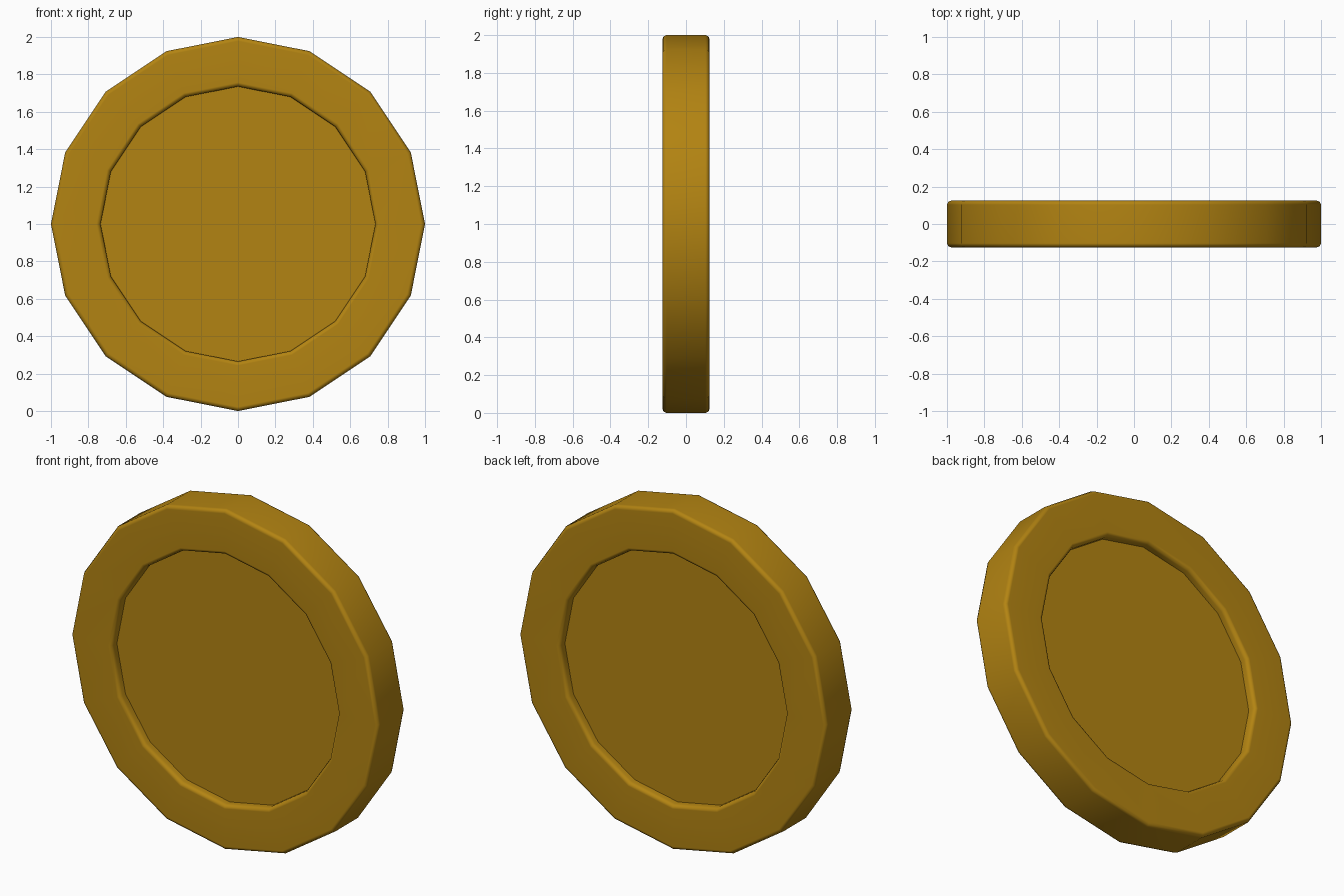
import bpy, bmesh, math
from mathutils import Vector, Matrix

if "Cube" in bpy.data.objects:
    bpy.data.objects.remove(bpy.data.objects["Cube"])

SIDES = 16
HALF = 0.125     # half thickness
FLOOR = 0.075    # half thickness at the recessed discs
B = 0.022        # rounding of the rim edges
INNER = 0.735    # recess radius


def arc(cx, cy, start, end, steps=2):
    """Rounded corner as (radius, y) points."""
    pts = []
    for i in range(steps + 1):
        a = math.radians(start + (end - start) * i / steps)
        pts.append((cx + B * math.cos(a), cy + B * math.sin(a)))
    return pts


# half profile: recess floor centre, recess wall, rounded rim, outer edge
back = [(0, FLOOR), (INNER, FLOOR)]
back += arc(INNER + B, HALF - B, 180, 90)
back += arc(1 - B, HALF - B, 90, 0)
front = [(r, -y) for r, y in reversed(back)]
profile = back + front

# coin body: profile spun around the y axis
bm = bmesh.new()
verts = [bm.verts.new((r, y, 0)) for r, y in profile]
edges = [bm.edges.new(pair) for pair in zip(verts, verts[1:])]
bmesh.ops.spin(bm, geom=verts + edges, cent=(0, 0, 0), axis=(0, 1, 0),
               angle=math.tau, steps=SIDES, use_duplicate=False)
bmesh.ops.remove_doubles(bm, verts=bm.verts, dist=1e-4)
bmesh.ops.recalc_face_normals(bm, faces=bm.faces)
bmesh.ops.translate(bm, verts=bm.verts, vec=(0, 0, 1))
mesh = bpy.data.meshes.new("coin")
bm.to_mesh(mesh)
bm.free()

coin = bpy.data.objects.new("coin", mesh)
bpy.context.collection.objects.link(coin)
bpy.context.view_layer.objects.active = coin
coin.select_set(True)
bpy.ops.object.shade_smooth_by_angle(angle=math.radians(50))

# keeps the flat faces flat and the shading gradient on the rounded edges
weighted = coin.modifiers.new("weighted normals", "WEIGHTED_NORMAL")
weighted.keep_sharp = True

gold = bpy.data.materials.new("gold")
gold.diffuse_color = (0.45, 0.23, 0.006, 1)
gold.use_nodes = True
gold.node_tree.nodes["Principled BSDF"].inputs["Base Color"].default_value = gold.diffuse_color
mesh.materials.append(gold)
